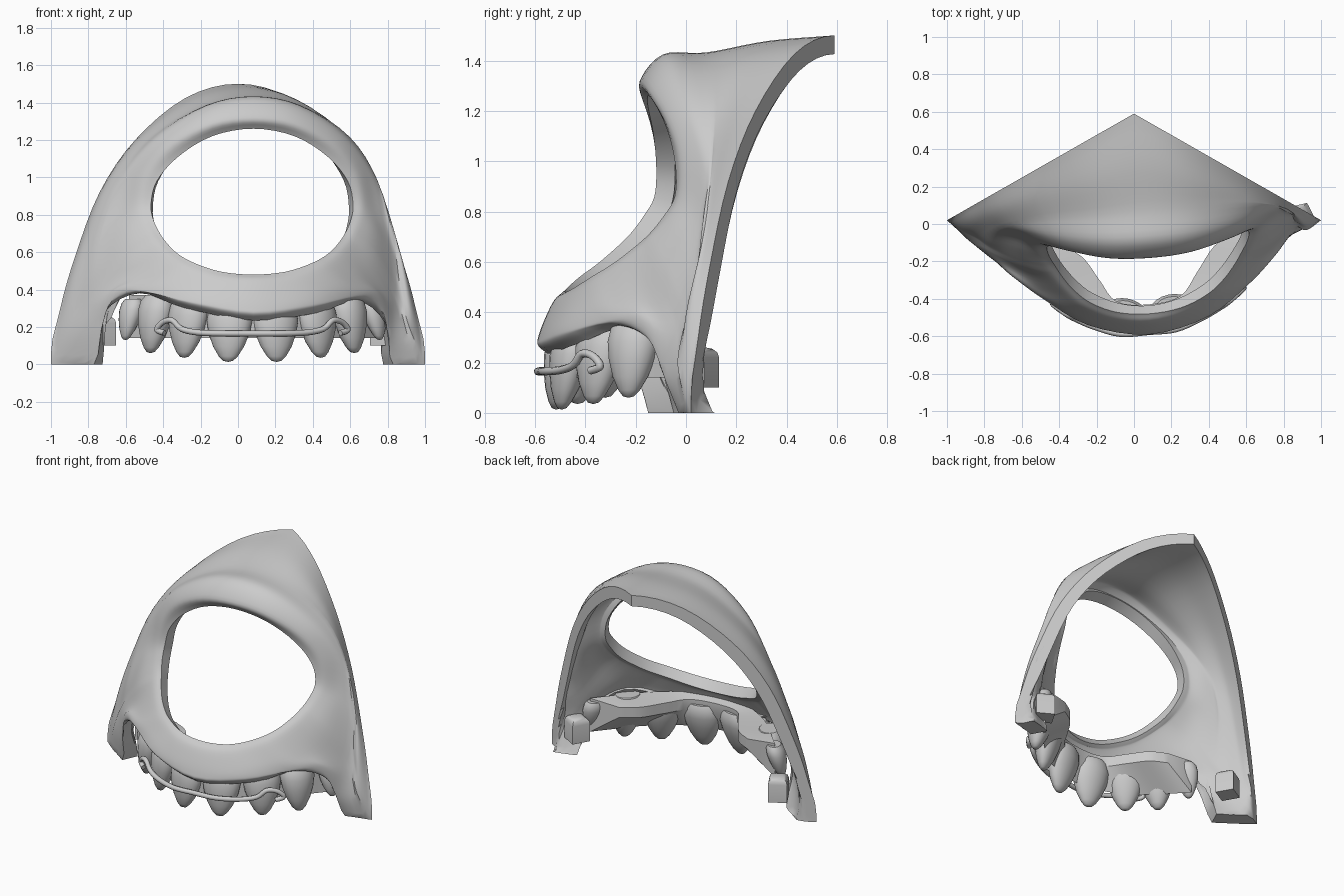
import bpy, bmesh, math
from mathutils import Vector, Matrix

if "Cube" in bpy.data.objects:
    bpy.data.objects.remove(bpy.data.objects["Cube"])

grey = bpy.data.materials.new("plain grey")
grey.diffuse_color = (0.6, 0.6, 0.6, 1)
grey.use_nodes = True
grey.node_tree.nodes["Principled BSDF"].inputs["Base Color"].default_value = grey.diffuse_color
SHIFT = 0.082          # the face features sit slightly to one side
SKEW = 0.075           # and are turned slightly
THICK = 0.075


def finish(name, bm, angle=40):
    bmesh.ops.recalc_face_normals(bm, faces=bm.faces)
    mesh = bpy.data.meshes.new(name)
    bm.to_mesh(mesh)
    bm.free()
    mesh.materials.append(grey)
    ob = bpy.data.objects.new(name, mesh)
    bpy.context.collection.objects.link(ob)
    smooth(ob, angle)


def smooth(ob, angle, convert=False):
    bpy.ops.object.select_all(action='DESELECT')
    ob.select_set(True)
    bpy.context.view_layer.objects.active = ob
    if convert:
        bpy.ops.object.convert(target='MESH')
    bpy.ops.object.shade_smooth_by_angle(angle=math.radians(angle))


def spline(pts, steps, before, after):
    """Catmull-Rom through pts, with given neighbours past both ends."""
    p = [before] + pts + [after]
    out = []
    for i in range(1, len(p) - 2):
        a, b, c, d = p[i - 1:i + 3]
        for s in range(steps):
            t = s / steps
            out.append(0.5 * (2 * b + (c - a) * t + (2 * a - 5 * b + 4 * c - d) * t * t
                              + (3 * b - a - 3 * c + d) * t ** 3))
    return out + [pts[-1]]


def flip(v):
    return Vector((-v.x, v.y, v.z))


def place(v):
    """Shift and turn a symmetric point on the jaw."""
    return Vector((v.x + .077, v.y + .085 * v.x, v.z))


# Half rings from brow to lip
rim = [(0, -.15, 1.26), (.22, -.135, 1.22), (.40, -.10, 1.11), (.51, -.08, .98), (.54, -.085, .86),
       (.53, -.13, .78), (.50, -.185, .71), (.46, -.25, .65), (.40, -.325, .59), (.31, -.40, .54),
       (.17, -.46, .495), (0, -.48, .48)]
crest = [(0, -.18, 1.32), (.22, -.165, 1.29), (.43, -.11, 1.18), (.56, -.065, 1.03), (.60, -.07, .86),
         (.595, -.12, .76), (.56, -.19, .68), (.52, -.25, .62), (.45, -.335, .555), (.36, -.415, .505),
         (.20, -.49, .46), (0, -.52, .45)]
slope = [(0, -.09, 1.425), (.24, -.08, 1.38), (.48, -.04, 1.23), (.63, 0, 1.04), (.68, -.02, .82),
         (.69, -.08, .70), (.68, -.15, .58), (.63, -.22, .50), (.57, -.305, .455), (.47, -.40, .425),
         (.27, -.51, .39), (0, -.56, .37)]
crease = [(0, .08, 1.432), (.27, .07, 1.38), (.53, .07, 1.215), (.69, .05, .99), (.78, .02, .72),
          (.82, -.03, .50), (.83, -.06, .36), (.77, -.14, .34), (.68, -.24, .40), (.55, -.36, .38),
          (.31, -.52, .335), (0, -.585, .30)]
# Outer edge: back cut, foot, arch and lip
edge = [(0, .59, 1.5), (.28, .44, 1.425), (.55, .28, 1.20), (.74, .17, .92), (.87, .1, .58),
        (.95, .05, .30), (1, .02, 0), (.80, -.09, 0), (.75, -.14, .25), (.58, -.27, .36),
        (.36, -.45, .29), (0, -.55, .235)]
# Middle ring keeps the dome and the lip rounded
middle = []
for k, (a, b) in enumerate(zip(crease, edge)):
    m = (Vector(a) + Vector(b)) / 2
    middle.append(m + (Vector((.015 * m.x, -.01, .008 * m.z)) if k < 6 else Vector((0, -.02, 0))))

STEP, USTEP = 4, 5
BACK = 6 * STEP        # spokes up to here end on the back cut


def loop_half(pts):
    pts = [Vector(p) for p in pts]
    return spline(pts, STEP, flip(pts[1]), flip(pts[-2]))


def back_y(x):
    return .59 - .57 * abs(x)


halves = [loop_half(r) for r in (rim, crest, slope, crease, middle, edge)]
count = len(halves[0])
nu = 5 * USTEP


def spoke(j, side):
    p = [h[j] for h in halves]
    line = spline(p, USTEP, 2 * p[0] - p[1], 2 * p[-1] - p[-2])
    out = []
    for i, v in enumerate(line):
        u = i / USTEP
        x0 = max(-1, min(1, v.x)) * side
        w = min(1, (5 - u) / 2) if j <= BACK else 1
        x = x0 + SHIFT * (1 - abs(x0) ** (4 - .4 * u)) * w
        # the surface stays inside the straight back edge seen from the front
        x = max(-1, min(1, x))
        y = v.y + SKEW * x0 * w * w * min(1, (1 - abs(x0)) * 5)
        z = v.z
        if j > BACK:
            z -= .035 * x0 * min(1, z / .2) * u / 5
        else:
            y = min(y, back_y(x) - .03 * (5 - u))
        if i == nu and j <= BACK:
            y = back_y(x)
        out.append(Vector((x, y, max(0, z))))
    return out


order = [(j, 1) for j in range(count)] + [(j, -1) for j in range(count - 2, 0, -1)]
n = len(order)

# Face shell: outer skin, offset inner skin, closed rims
bm = bmesh.new()
outer = [[bm.verts.new(v) for v in spoke(j, s)] for j, s in order]
for a in range(n):
    b = (a + 1) % n
    for i in range(nu):
        bm.faces.new((outer[a][i], outer[b][i], outer[b][i + 1], outer[a][i + 1]))
bm.normal_update()
sign = 1 if sum(v.normal.y for v in bm.verts) < 0 else -1
inner = []
for a, (j, s) in enumerate(order):
    new = []
    for i, v in enumerate(outer[a]):
        row = i if j <= BACK else min(i, nu - 5)
        normal = sum((outer[(a + d) % n][row].normal for d in (-2, -1, 0, 1, 2)), Vector()).normalized()
        thick = THICK * (1 + .5 * max(0, 1 - v.co.z / .2))
        p = v.co - normal * sign * thick
        if j <= BACK:
            p.y = min(p.y, back_y(p.x))
        if i == nu and j <= BACK:
            if j == 0:
                p.x = 0
            p.y = back_y(p.x)
        p.z = 0 if v.co.z < .001 else max(0, p.z)
        new.append(p)
    inner.append(new)
inner = [[bm.verts.new(p) for p in row] for row in inner]
for a in range(n):
    b = (a + 1) % n
    for i in range(nu):
        bm.faces.new((inner[a][i + 1], inner[b][i + 1], inner[b][i], inner[a][i]))
    for i in (0, nu):
        bm.faces.new((outer[a][i], outer[b][i], inner[b][i], inner[a][i]))
finish("face_shell", bm)


# Teeth: pointed lathed crowns, turned to follow the jaw
def tooth(name, x, y, tip, top, w, depth, turn):
    prof = [(0, 0), (.22, .02), (.42, .1), (.68, .27), (.9, .5), (1, .72), (.92, .9), (.7, 1)]
    bm = bmesh.new()
    rows, seg = [], 20
    for r, h in prof[1:]:
        rows.append([bm.verts.new((r * w * math.cos(k * math.tau / seg),
                                   r * depth * math.sin(k * math.tau / seg) + .05 * h,
                                   tip + h * (top - tip))) for k in range(seg)])
    point = bm.verts.new((0, 0, tip))
    for k in range(seg):
        m = (k + 1) % seg
        bm.faces.new((point, rows[0][m], rows[0][k]))
        for lo, hi in zip(rows, rows[1:]):
            bm.faces.new((lo[k], lo[m], hi[m], hi[k]))
    bm.faces.new(rows[-1])
    bm.transform(Matrix.Translation(place(Vector((x, y, 0)))) @ Matrix.Rotation(turn, 4, 'Z'))
    finish(name, bm, 50)


for side, label in ((1, "right"), (-1, "left")):
    for kind, x, y, tip, top, w, d, turn in (
            ("front_tooth", .13, -.505, .013, .32, .125, .08, 12),
            ("side_tooth", .365, -.40, .035, .35, .12, .085, 38),
            ("fang", .545, -.275, .06, .37, .11, .09, 55),
            ("back_tooth", .68, -.12, .13, .35, .075, .06, 62)):
        tooth(label + "_" + kind, side * x, y, tip, top, w, d, side * math.radians(turn))

# Gum shelf behind the teeth
outer_path = [(0, -.50), (.25, -.44), (.45, -.30), (.57, -.17), (.66, -.07)]
inner_path = [(0, -.43), (.17, -.40), (.26, -.28), (.35, -.15), (.46, -.08)]


def mirrored(path):
    pts = [Vector((x, y, 0)) for x, y in path]
    half = spline(pts, 4, flip(pts[1]), 2 * pts[-1] - pts[-2])
    return [flip(v) for v in reversed(half[1:])] + half


bm = bmesh.new()
sections = []
for o, q in zip(mirrored(outer_path), mirrored(inner_path)):
    sections.append([bm.verts.new(place(v) + Vector((0, 0, z))) for v, z in
                     ((o, .14), (o, .37), (q, .35), (q, .28))])
for s, t in zip(sections, sections[1:]):
    for k in range(4):
        m = (k + 1) % 4
        bm.faces.new((s[k], s[m], t[m], t[k]))
bm.faces.new(sections[0])
bm.faces.new(sections[-1])
finish("gum_shelf", bm, 30)

# Small tabs inside the feet
for side, label in ((1, "right"), (-1, "left")):
    bm = bmesh.new()
    bmesh.ops.create_cube(bm, size=1)
    bm.transform(Matrix.Translation((side * .76 + .027, .05, .18)) @
                 Matrix.Rotation(-side * math.radians(30), 4, 'Z') @
                 Matrix.Diagonal((.12, .12, .16, 1)))
    bmesh.ops.bevel(bm, geom=[e for e in bm.edges if all(v.co.z > .2 for v in e.verts)],
                    offset=.04, segments=3, affect='EDGES', profile=.5)
    finish(label + "_foot_tab", bm, 40)

# Wire brace across the teeth, looped at both ends
wire = [Vector(p) for p in ((0, -.578, .165), (.15, -.575, .165), (.29, -.525, .17), (.38, -.48, .19),
                            (.43, -.45, .235), (.48, -.41, .225), (.51, -.385, .185), (.47, -.42, .168))]
half = spline(wire, 5, flip(wire[1]), wire[-1])
path = [flip(v) for v in reversed(half[1:])] + half
curve = bpy.data.curves.new("wire_brace", 'CURVE')
curve.dimensions = '3D'
curve.bevel_depth = .016
curve.bevel_resolution = 2
curve.use_fill_caps = True
sp = curve.splines.new('POLY')
sp.points.add(len(path) - 1)
for pt, v in zip(sp.points, path):
    pt.co = (*place(v), 1)
curve.materials.append(grey)
brace = bpy.data.objects.new("wire_brace", curve)
bpy.context.collection.objects.link(brace)
smooth(brace, 50, convert=True)
